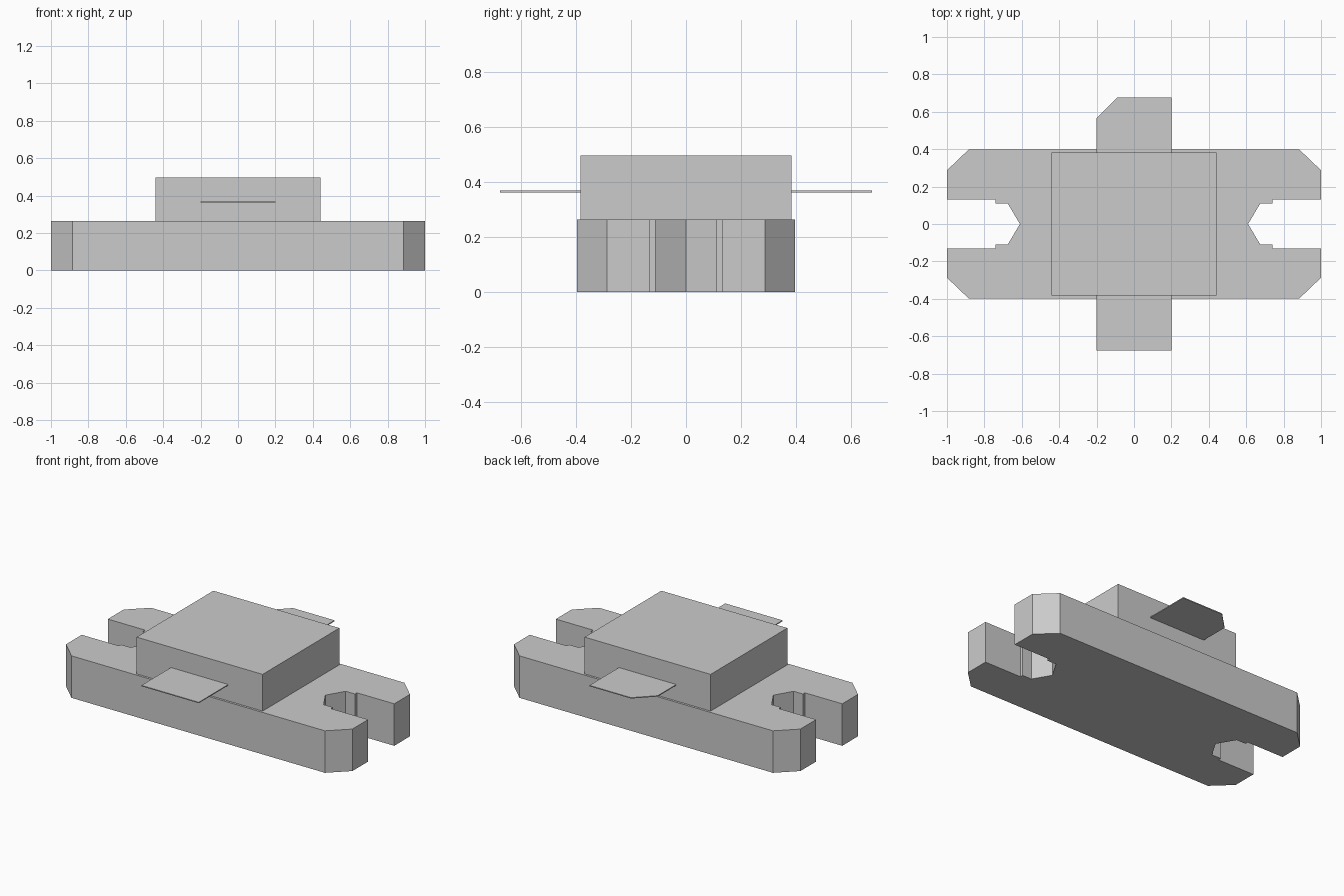
import bpy, bmesh

if "Cube" in bpy.data.objects:
    bpy.data.objects.remove(bpy.data.objects["Cube"])

grey = bpy.data.materials.new("light_grey")
grey.diffuse_color = (0.6, 0.6, 0.6, 1)
grey.use_nodes = True
grey.node_tree.nodes["Principled BSDF"].inputs["Base Color"].default_value = grey.diffuse_color


def extrude_outline(name, points, z0, z1):
    """Flat-faced prism from a counter-clockwise outline."""
    bm = bmesh.new()
    face = bm.faces.new([bm.verts.new((x, y, z0)) for x, y in points])
    top = bmesh.ops.extrude_face_region(bm, geom=[face])["geom"]
    bmesh.ops.translate(bm, vec=(0, 0, z1 - z0),
                        verts=[v for v in top if isinstance(v, bmesh.types.BMVert)])
    bmesh.ops.recalc_face_normals(bm, faces=bm.faces)
    mesh = bpy.data.meshes.new(name)
    bm.to_mesh(mesh)
    bm.free()
    mesh.materials.append(grey)
    obj = bpy.data.objects.new(name, mesh)
    bpy.context.collection.objects.link(obj)
    return obj


def rectangle(x0, x1, y0, y1):
    return [(x0, y0), (x1, y0), (x1, y1), (x0, y1)]


# Base: chamfered corners and a stepped, pointed slot in each end
lower = [(0.885, -0.397), (1, -0.287), (1, -0.13), (0.74, -0.13),
         (0.74, -0.11), (0.675, -0.11)]
right = lower + [(0.61, 0)] + [(x, -y) for x, y in reversed(lower)]
base = right + [(-x, -y) for x, y in right]
extrude_outline("base", base, 0, 0.265)

# Raised central block
extrude_outline("block", rectangle(-0.44, 0.44, -0.383, 0.383), 0.265, 0.497)

# Thin contact tabs, the rear one with a clipped corner
extrude_outline("front_tab", rectangle(-0.2, 0.2, -0.677, -0.383), 0.363, 0.369)
extrude_outline("rear_tab", [(-0.2, 0.383), (0.2, 0.383), (0.2, 0.677),
                             (-0.09, 0.677), (-0.2, 0.567)], 0.363, 0.369)
